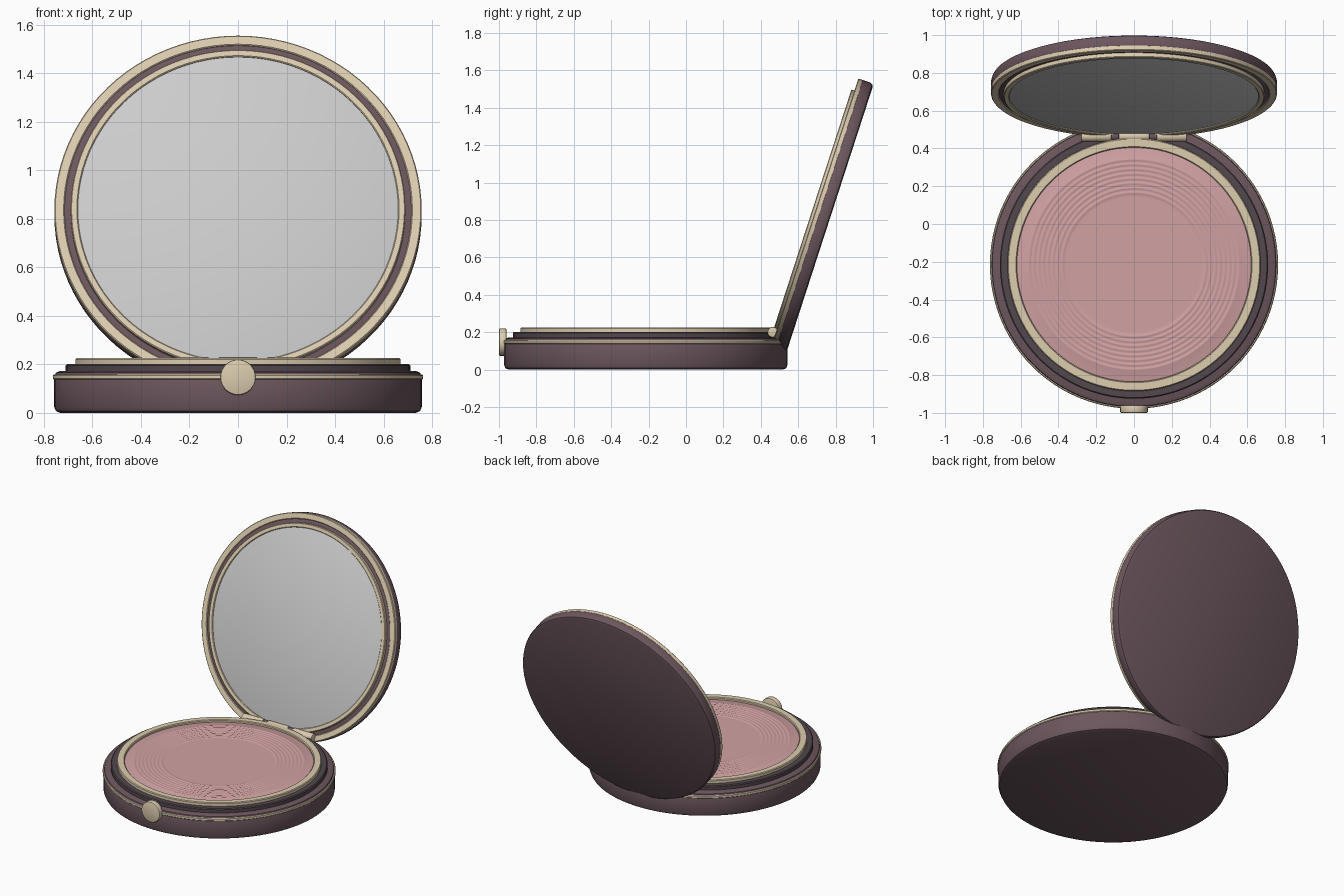
import bpy, bmesh, math
from mathutils import Matrix

if "Cube" in bpy.data.objects:
    bpy.data.objects.remove(bpy.data.objects["Cube"])


def material(name, rgb):
    m = bpy.data.materials.new(name)
    m.diffuse_color = (*rgb, 1)
    m.use_nodes = True
    m.node_tree.nodes["Principled BSDF"].inputs["Base Color"].default_value = m.diffuse_color
    return m


PLUM = material("plum_shell", (0.15, 0.095, 0.11))
DARK = material("dark_plum", (0.085, 0.065, 0.075))
GOLD = material("pale_gold", (0.72, 0.61, 0.43))
PINK = material("pink_powder", (0.64, 0.36, 0.37))

BASE = Matrix.Translation((0, -0.215, 0))
TILT = math.radians(72)
LID = Matrix.Translation((0, 0.770, 0.809)) @ Matrix.Rotation(TILT, 4, 'X')


def lathe(name, profile, frame, mat=None, closed=False, segs=96):
    """Spin an (r, z) profile about local z; r = 0 ends become poles."""
    bm = bmesh.new()
    rings = []
    for r, z in profile:
        if r < 1e-6:
            rings.append([bm.verts.new((0, 0, z))] * segs)
        else:
            rings.append([bm.verts.new((r * math.cos(2 * math.pi * i / segs),
                                        r * math.sin(2 * math.pi * i / segs), z))
                          for i in range(segs)])
    pairs = list(zip(rings, rings[1:])) + ([(rings[-1], rings[0])] if closed else [])
    for a, b in pairs:
        for i in range(segs):
            j = (i + 1) % segs
            bm.faces.new(list(dict.fromkeys((a[i], a[j], b[j], b[i]))))
    bmesh.ops.recalc_face_normals(bm, faces=bm.faces)
    me = bpy.data.meshes.new(name)
    bm.to_mesh(me)
    bm.free()
    ob = bpy.data.objects.new(name, me)
    bpy.context.collection.objects.link(ob)
    ob.matrix_world = frame
    if mat:
        me.materials.append(mat)
    bpy.ops.object.select_all(action='DESELECT')
    ob.select_set(True)
    bpy.context.view_layer.objects.active = ob
    bpy.ops.object.shade_smooth_by_angle(angle=math.radians(35))
    return ob


def ring(name, r0, r1, z0, z1, frame, mat, c=0.004):
    """Ring with chamfered edges."""
    return lathe(name, [(r0, z0 + c), (r0 + c, z0), (r1 - c, z0), (r1, z0 + c),
                        (r1, z1 - c), (r1 - c, z1), (r0 + c, z1), (r0, z1 - c)],
                 frame, mat, closed=True)


def drum(name, r, z0, z1, frame, mat, c, segs=48):
    """Solid cylinder with rounded edges."""
    k = c * 0.3
    return lathe(name, [(0, z0), (r - c, z0), (r - k, z0 + k), (r, z0 + c),
                        (r, z1 - c), (r - k, z1 - k), (r - c, z1), (0, z1)],
                 frame, mat, segs=segs)


# Base shell, trim band and stepped collar
drum("base_shell", 0.758, 0, 0.173, BASE, PLUM, 0.025, 96)
ring("base_gold_band", 0.73, 0.763, 0.137, 0.158, BASE, GOLD)
ring("base_inner_collar", 0.60, 0.71, 0.16, 0.202, BASE, DARK, 0.006)
ring("powder_gold_ring", 0.62, 0.67, 0.18, 0.226, BASE, GOLD, 0.005)

# Pressed powder with fine concentric ripples
powder = [(0, 0.213), (0.2, 0.213), (0.36, 0.213)]
for i in range(8):
    r = 0.372 + i * 0.025
    powder += [(r, 0.213), (r + 0.006, 0.216), (r + 0.012, 0.216), (r + 0.018, 0.213)]
powder += [(0.61, 0.213), (0.625, 0.208), (0.625, 0.18), (0, 0.18)]
lathe("pressed_powder", powder, BASE, PINK)

# Front clasp button
FRONT = Matrix.Translation((0, -0.96, 0.147)) @ Matrix.Rotation(math.pi / 2, 4, 'X')
drum("clasp_button", 0.073, 0, 0.04, FRONT, GOLD, 0.006)

# Lid shell, front trim, mirror frame and mirror
drum("lid_shell", 0.757, 0, 0.080, LID, PLUM, 0.020, 96)
ring("lid_gold_trim", 0.715, 0.757, 0.058, 0.087, LID, GOLD)
ring("mirror_frame", 0.66, 0.69, 0.070, 0.104, LID, GOLD)
drum("mirror", 0.662, 0.072, 0.096, LID, None, 0.002, 96)

# Hinge: three gold knuckles with plum spacers on one pin line
HINGE = Matrix.Translation((0, 0.464, 0.2)) @ Matrix.Rotation(math.pi / 2, 4, 'Y')
for name, x0, x1 in (("left", -0.28, -0.12), ("middle", -0.08, 0.08), ("right", 0.12, 0.28)):
    drum("hinge_knuckle_" + name, 0.028, x0, x1, HINGE, GOLD, 0.004, 24)
for name, x0, x1 in (("left", -0.12, -0.08), ("right", 0.08, 0.12)):
    drum("hinge_spacer_" + name, 0.024, x0, x1, HINGE, PLUM, 0.003, 24)
